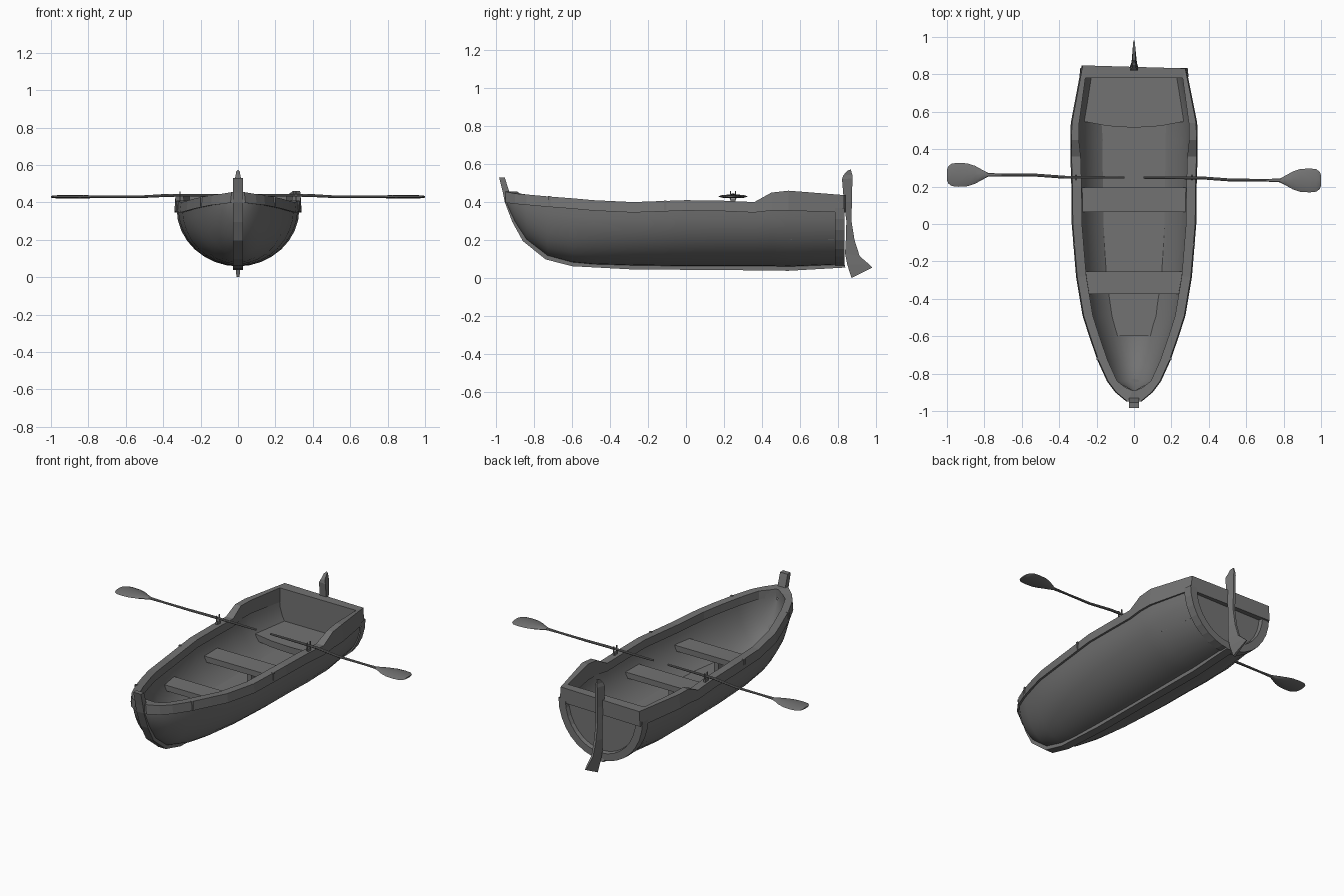
import bpy, bmesh, math

if "Cube" in bpy.data.objects:
    bpy.data.objects.remove(bpy.data.objects["Cube"])

# Hull stations: y, half width at rail, rail top z, hull bottom z
ST = [(-.95, .04, .455, .395), (-.90, .10, .445, .29), (-.84, .145, .44, .20),
      (-.73, .195, .43, .115), (-.60, .24, .42, .08), (-.49, .275, .41, .07),
      (-.28, .31, .40, .064), (0, .333, .41, .06), (.20, .335, .407, .06),
      (.36, .34, .40, .06), (.45, .34, .45, .06), (.54, .338, .46, .058),
      (.80, .29, .44, .068)]
N = 16

# Dark grey used on every part
DARK = bpy.data.materials.new("dark_grey")
DARK.diffuse_color = (.17, .17, .17, 1)
DARK.use_nodes = True
DARK.node_tree.nodes["Principled BSDF"].inputs["Base Color"].default_value = DARK.diffuse_color


def rail_low(s):
    return min(s[2] - .055, .355 + max(0, -.3 - s[0]) * .065 if s[0] < .7 else .345)


def skin(y):
    return .03 if y > .5 else .04


def station(y):
    for a, b in zip(ST, ST[1:]):
        if y <= b[0]:
            t = (y - a[0]) / (b[0] - a[0])
            return [p + (q - p) * t for p, q in zip(a, b)]
    return list(ST[-1])


def finish(name, bm, angle=None, flip=False):
    bmesh.ops.recalc_face_normals(bm, faces=bm.faces)
    if flip:
        bmesh.ops.reverse_faces(bm, faces=bm.faces)
    me = bpy.data.meshes.new(name)
    bm.to_mesh(me)
    bm.free()
    me.materials.append(DARK)
    ob = bpy.data.objects.new(name, me)
    bpy.context.collection.objects.link(ob)
    if angle:
        bpy.ops.object.select_all(action='DESELECT')
        ob.select_set(True)
        bpy.context.view_layer.objects.active = ob
        bpy.ops.object.shade_smooth_by_angle(angle=math.radians(angle))
    return ob


def loft(name, rings, closed=True, loop=False, caps=(True, True), angle=None, flip=False):
    bm = bmesh.new()
    vs = [[bm.verts.new(p) for p in r] for r in rings]
    n = len(rings[0])
    pairs = list(zip(vs, vs[1:])) + ([(vs[-1], vs[0])] if loop else [])
    for a, b in pairs:
        for i in range(n if closed else n - 1):
            j = (i + 1) % n
            bm.faces.new((a[i], a[j], b[j], b[i]))
    if not loop:
        for use, ring in zip(caps, (vs[0], vs[-1])):
            if use:
                bm.faces.new(ring)
    return finish(name, bm, angle, flip)


def box(name, x0, x1, y0, y1, z0, z1):
    return loft(name, [[(x0, y0, z), (x1, y0, z), (x1, y1, z), (x0, y1, z)] for z in (z0, z1)])


def arc(y, w, top, bot):
    return [(w * math.cos(math.pi * i / N), y, top - (top - bot) * math.sin(math.pi * i / N))
            for i in range(N + 1)]


def inner_half(y, z):
    s = station(y)
    top, bot = rail_low(s) + .03, s[3] + .03
    return (s[1] - skin(y)) * math.sqrt(max(0, 1 - ((top - z) / (top - bot)) ** 2))


# Outer and inner hull skins
loft("hull", [arc(s[0], s[1] - .012, rail_low(s) + .02, s[3]) for s in ST],
     closed=False, caps=(True, True), angle=40)
inner = [arc(-.89, .008, .43, .39)]
for y in [s[0] for s in ST[2:-1]] + [.78]:
    s = station(y)
    inner.append(arc(y, s[1] - skin(y), rail_low(s) + .03, s[3] + .03))
loft("hull_lining", inner, closed=False, caps=(False, True), angle=40, flip=True)

# Gunwale rail: one loop round the bow and across the stern
half = []
for s in ST[:-1] + [(.84, .28, .437, 0)]:
    y, w, z, _ = s
    yi = y + (.06 if y < -.94 else .025 if y < -.85 else -.06 if y > .8 else 0)
    wi = .26 if y > .8 else max(w - (.045 if y > .4 else .055), .008)
    half.append((y, w, yi, wi, z, rail_low(s)))


def rail_ring(side, y, w, yi, wi, z, zb):
    if side < 0 and y > .4:
        z = min(z, .442)
    if y > .8:
        y -= side * .008
    return [(side * w, y, zb), (side * (w - .006), y, z),
            (side * wi, yi, z), (side * wi, yi, zb + .005)]


loft("gunwale_rail", [rail_ring(1, *h) for h in reversed(half)] +
     [rail_ring(-1, *h) for h in half], loop=True)

# Transom frame around the recessed stern panel
loft("transom_frame", [arc(.785, .292, .37, .062), arc(.835, .287, .37, .062),
                       arc(.835, .24, .37, .105), arc(.81, .235, .37, .11)],
     closed=False, caps=(False, True))

# Keel and stem: strip along the centreline (outer y,z / inner y,z)
keel = [(-.985, .53, -.955, .53), (-.965, .45, -.93, .45), (-.955, .40, -.92, .40),
        (-.915, .295, -.88, .31), (-.86, .195, -.825, .215), (-.74, .098, -.71, .13),
        (-.60, .062, -.59, .10), (-.28, .045, -.28, .08), (.2, .042, .2, .08),
        (.54, .038, .54, .08), (.84, .055, .83, .09)]
loft("keel_and_stem", [[(-.026, a, b), (.026, a, b), (.026, c, d), (-.026, c, d)]
                       for a, b, c, d in keel])


# Floor, thwarts and stern bench, fitted to the lining
def plank(name, ys, z, thick, bow=0, extra=.004):
    rings = []
    for i, y in enumerate(ys):
        w = inner_half(y, z) + extra
        shift = bow if i == 0 else 0
        ring = [(f * w, y - shift * (1 - f * f), z) for f in (-1, -.5, 0, .5, 1)]
        rings.append(ring + [(x * .97, b, z - thick) for x, b, _ in reversed(ring)])
    return loft(name, rings)


plank("floorboards", [-.60, -.56, -.49, -.38, -.28, 0, .3, .54, .77], .14, .02)
plank("front_seat", [-.375, -.255], .285, .035)
plank("middle_seat", [.065, .195], .285, .035)
plank("stern_bench", [.55, .66, .78], .24, .04, bow=.035, extra=.012)
for name, y in (("front_seat_post", -.315), ("middle_seat_post", .13)):
    box(name, -.015, .015, y - .02, y + .02, .12, .26)

# Rudder: wedge section, thick at the leading edge (front y,z / back y,z / half thickness)
rud = [(.85, .565, .868, .572, .010), (.828, .54, .876, .545, .013), (.822, .52, .877, .525, .022),
       (.832, .40, .874, .40, .022), (.845, .30, .872, .30, .021), (.842, .20, .888, .20, .020),
       (.838, .13, .915, .115, .018), (.850, .07, .965, .072, .014), (.872, .0, .982, .055, .008)]
loft("rudder", [[(-h, a, b), (h, a, b), (h * .35, c, d), (-h * .35, c, d)]
                for a, b, c, d, h in rud])

# Oars: shaft and blade in one loft (x, y offset, z, half width, half thickness)
oar = [(.05, 0, .438, .006, .006), (.37, -.002, .438, .008, .008), (.52, -.013, .43, .008, .007),
       (.70, -.014, .43, .007, .006), (.78, -.015, .43, .010, .007), (.81, -.015, .43, .026, .009),
       (.85, -.015, .43, .048, .010), (.89, -.015, .43, .061, .010), (.94, -.015, .43, .064, .009),
       (.975, -.015, .43, .060, .008), (.993, -.015, .43, .046, .006), (1.0, -.015, .43, .028, .004)]
for side, label in ((1, "right"), (-1, "left")):
    rings = []
    for x, dy, z, w, t in oar:
        rings.append([(side * x, .248 + side * dy + w * math.cos(k * math.pi / 4),
                       z + t * math.sin(k * math.pi / 4)) for k in range(8)])
    loft(label + "_oar", rings, angle=35)
    # Oarlock: base plate with two pins
    cx = side * .31
    box(label + "_oarlock_base", cx - .006, cx + .006, .234, .262, .395, .42)
    for k, y in (("front", .235), ("rear", .261)):
        box(f"{label}_oarlock_{k}_pin", cx - .003, cx + .003, y - .003, y + .003, .41, .458)

# Small joint straps on the rail
for side in (1, -1):
    for y in (-.72, -.11):
        s = station(y)
        x = side * (s[1] - .007)
        box("rail_strap", x - .008, x + .008, y - .006, y + .006, rail_low(s) + .005, s[2] + .002)
